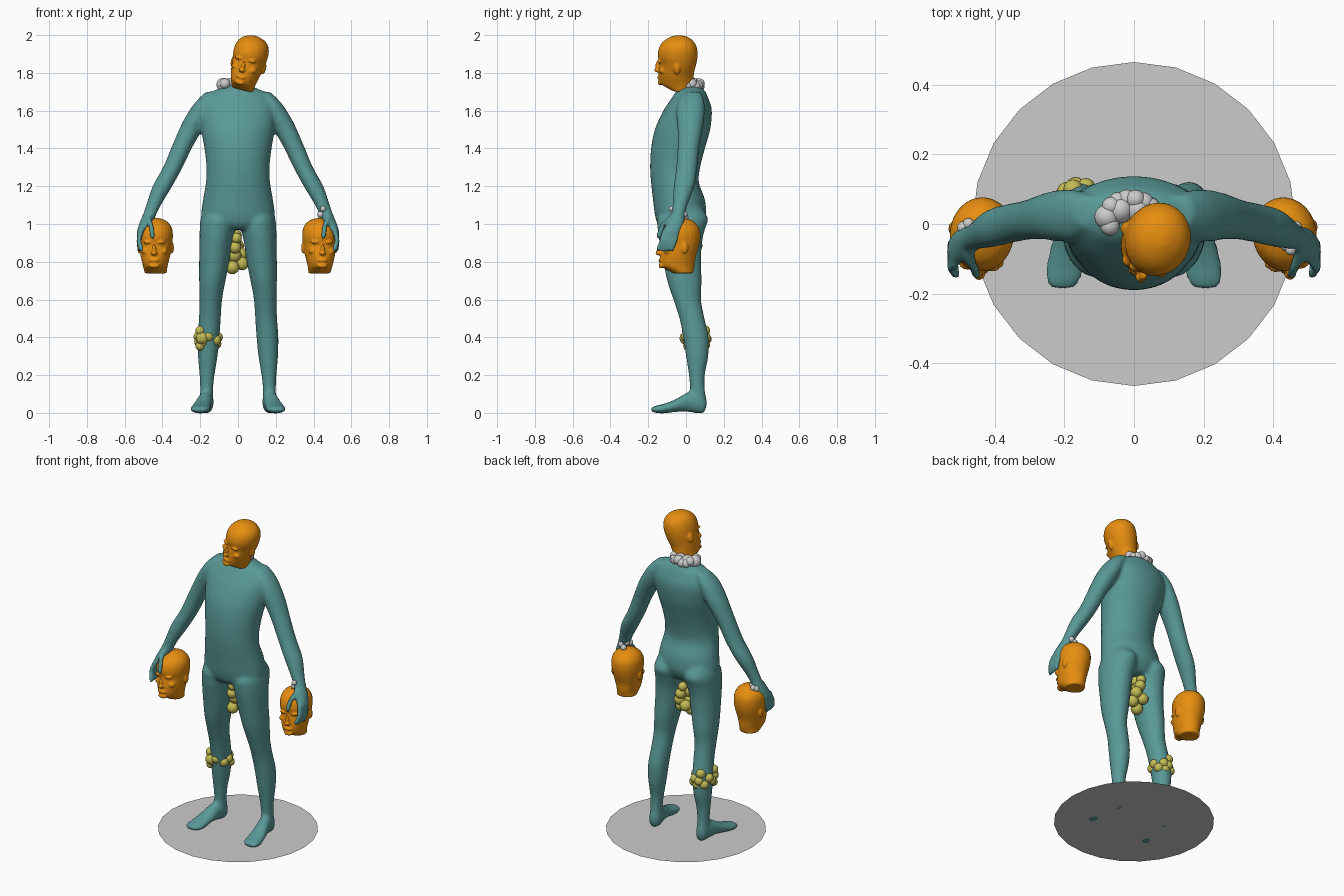
import bpy, bmesh, math
from mathutils import Matrix, Vector


def material(name, rgb):
    m = bpy.data.materials.new(name)
    m.diffuse_color = (*rgb, 1)
    return m


TEAL = material("teal", (0.10, 0.32, 0.31))
ORANGE = material("orange", (0.80, 0.27, 0.005))
YELLOW = material("yellow", (0.55, 0.50, 0.09))


def spline(rows, n=4):
    """Catmull-Rom through rows of numbers."""
    out = []
    for i in range(len(rows) - 1):
        a, b, c, d = (rows[max(0, min(len(rows) - 1, i + k))] for k in (-1, 0, 1, 2))
        for s in range(n):
            t = s / n
            out.append([0.5 * (2 * q + (r - p) * t + (2 * p - 5 * q + 4 * r - u) * t * t
                        + (3 * q - p - 3 * r + u) * t ** 3) for p, q, r, u in zip(a, b, c, d)])
    return out + [list(rows[-1])]


def loft(bm, rows, sign=1, along_y=False, n=28):
    """Elliptical sections. Row: position, x centre, x radius, low edge, high edge."""
    loops = []
    for p, xc, rx, lo, hi in spline(rows):
        ring = []
        for k in range(n):
            a = 2 * math.pi * k / n
            x = sign * (xc + rx * math.cos(a))
            v = (lo + hi) / 2 + (hi - lo) / 2 * math.sin(a)
            ring.append(bm.verts.new((x, p, v) if along_y else (x, v, p)))
        loops.append(ring)
    for a, b in zip(loops, loops[1:]):
        for k in range(n):
            bm.faces.new((a[k], a[(k + 1) % n], b[(k + 1) % n], b[k]))
    bm.faces.new(loops[0])
    bm.faces.new(loops[-1])


def ball(bm, c, r, seg=16):
    r = r if isinstance(r, tuple) else (r, r, r)
    bmesh.ops.create_uvsphere(bm, u_segments=seg, v_segments=seg * 5 // 8, radius=1,
                              matrix=Matrix.Translation(c) @ Matrix.Diagonal((*r, 1)))


def finger(bm, points, r):
    for a, b in zip(points, points[1:]):
        a, b = Vector(a), Vector(b)
        for k in range(7):
            ball(bm, a.lerp(b, k / 6), r, 12)


def finish(bm, name, mat=None, voxel=0, smooth=6):
    bmesh.ops.recalc_face_normals(bm, faces=bm.faces)
    me = bpy.data.meshes.new(name)
    bm.to_mesh(me)
    bm.free()
    me.polygons.foreach_set("use_smooth", [True] * len(me.polygons))
    ob = bpy.data.objects.new(name, me)
    bpy.context.collection.objects.link(ob)
    if mat:
        me.materials.append(mat)
    if voxel:
        m = ob.modifiers.new("fuse", 'REMESH')
        m.mode, m.voxel_size, m.use_smooth_shade = 'VOXEL', voxel, True
        s = ob.modifiers.new("soften", 'SMOOTH')
        s.factor, s.iterations = 0.5, smooth
    return ob


# Body: torso, legs, feet, arms and hands fused together
bm = bmesh.new()
loft(bm, [(0.97, 0, .13, -.12, .06), (1.0, 0, .185, -.15, .085), (1.05, 0, .195, -.165, .105),
          (1.13, 0, .185, -.175, .10), (1.22, 0, .17, -.185, .068), (1.3, 0, .167, -.19, .075),
          (1.4, 0, .178, -.185, .10), (1.5, 0, .195, -.165, .128), (1.6, 0, .205, -.12, .137),
          (1.66, 0, .185, -.08, .12), (1.705, 0, .13, -.05, .10), (1.735, 0, .05, -.02, .07)], n=40)
for s in (-1, 1):
    loft(bm, [(1.09, .10, .075, -.10, .08), (1.03, .105, .092, -.15, .117), (.97, .11, .093, -.15, .10),
              (.9, .118, .086, -.14, .085), (.8, .126, .08, -.12, .08), (.7, .136, .07, -.10, .083),
              (.6, .144, .06, -.067, .08), (.5, .149, .058, -.035, .098), (.4, .156, .058, -.015, .12),
              (.3, .16, .052, 0, .118), (.2, .164, .04, .015, .10), (.12, .166, .034, .02, .10),
              (.05, .166, .037, .01, .112), (.01, .166, .028, .02, .10)], s)
    loft(bm, [(.10, .166, .03, .0, .08), (.06, .167, .038, -.003, .12), (0, .178, .04, .006, .105),
              (-.06, .19, .048, .004, .07), (-.12, .198, .054, -.003, .048),
              (-.16, .203, .05, .0, .038), (-.185, .206, .032, .006, .028)], s, True)
    loft(bm, [(1.70, .13, .04, -.01, .08), (1.64, .175, .055, -.045, .098), (1.56, .217, .065, -.05, .097),
              (1.5, .25, .062, -.045, .088), (1.4, .30, .055, -.045, .07), (1.3, .345, .052, -.052, .06),
              (1.2, .40, .052, -.065, .045), (1.1, .447, .039, -.072, .008), (1.05, .468, .036, -.08, -.005),
              (1.0, .492, .032, -.108, -.01), (.955, .515, .022, -.118, -.03), (.935, .522, .012, -.10, -.045)], s)
    for k in range(4):
        y = -.045 - .024 * k
        finger(bm, [(s * .515, y, .96), (s * .526, y - .012, .91), (s * (.522 - .004 * k), y - .03, .865)], .0135)
    finger(bm, [(s * .475, -.085, 1.03), (s * .46, -.125, .99), (s * .452, -.145, .935)], .0155)
finish(bm, "body", TEAL, 0.0095, 7)


# Heads: skull, jaw and neck with nose, brow, lips and ears
def head(name, place, tilt, yaw):
    bm = bmesh.new()
    loft(bm, [(-.147, 0, .058, -.035, .07), (-.125, 0, .062, -.075, .075), (-.105, 0, .066, -.10, .08),
              (-.06, 0, .077, -.104, .085), (-.02, 0, .084, -.098, .097), (.01, 0, .088, -.095, .105),
              (.045, 0, .092, -.103, .110), (.085, 0, .089, -.094, .106), (.115, 0, .074, -.072, .088),
              (.135, 0, .048, -.04, .062), (.146, 0, .012, -.01, .025)])
    for c, r in [((0, -.108, -.022), (.011, .014, .030)), ((0, -.113, -.04), (.018, .016, .012)),
                 ((0, -.105, -.078), (.026, .008, .009)), ((0, -.10, -.107), (.028, .012, .014))]:
        ball(bm, c, r)
    for s in (-1, 1):
        ball(bm, (s * .034, -.088, .018), (.026, .014, .009))
        ball(bm, (s * .05, -.072, -.03), (.02, .02, .016))
        ball(bm, (s * .088, .015, -.012), (.009, .018, .03))
    ob = finish(bm, name, ORANGE, 0.0055, 3)
    ob.location = place
    ob.rotation_euler = (0, math.radians(tilt), math.radians(yaw))


head("top_head", (.055, -.045, 1.854), 14, -13)
head("held_head_left", (-.437, -.033, .886), 0, -4)
head("held_head_right", (.433, -.033, .886), 0, 8)


# Clusters of rounded lumps
def cluster(name, lumps, mat=None):
    bm = bmesh.new()
    for x, y, z, r in lumps:
        ball(bm, (x, y, z), r)
    finish(bm, name, mat)


cluster("groin_lumps", [(-.01, .0, .94, .03), (-.012, .05, .93, .028), (-.008, -.04, .925, .028),
                        (-.018, .01, .89, .036), (0, .055, .885, .032), (-.015, -.035, .875, .032),
                        (-.02, .0, .835, .038), (.015, .04, .84, .035), (-.028, .045, .81, .034),
                        (-.03, -.01, .77, .036), (.022, .015, .79, .035)], YELLOW)

leg = []
for k, a in enumerate(range(-35, 276, 34)):
    t = math.radians(a)
    leg.append((-.158 + .05 * math.cos(t), .055 + .053 * math.sin(t),
                .385 + .02 * math.sin(k * 2.3), .028))
leg += [(-.20, .005, .435, .026), (-.20, .01, .355, .025), (-.175, .10, .435, .028),
        (-.15, .10, .36, .027), (-.19, .0, .395, .034)]
cluster("leg_lumps", leg, YELLOW)

collar = []
for k, a in enumerate(range(-10, 211, 22)):
    t = math.radians(a)
    collar.append((-.01 + .068 * math.cos(t), .02 + .052 * math.sin(t),
                   1.735 + .008 * math.sin(k * 2), .028))
cluster("neck_lumps", collar + [(-.078, .02, 1.738, .036), (-.04, .04, 1.735, .038), (.01, .04, 1.735, .036)])

cluster("wrist_lumps_right", [(.437, -.06, 1.05, .018), (.45, -.075, 1.08, .015), (.44, -.03, 1.06, .018),
                              (.465, -.01, 1.05, .018), (.445, -.005, 1.035, .018), (.432, -.035, 1.09, .013)])
cluster("wrist_lumps_left", [(-.49, -.01, 1.02, .018), (-.475, .0, 1.025, .017), (-.455, -.02, 1.03, .017)])

# Flat round base
bm = bmesh.new()
bmesh.ops.create_circle(bm, cap_ends=True, segments=24, radius=0.465)
finish(bm, "base_disc")
